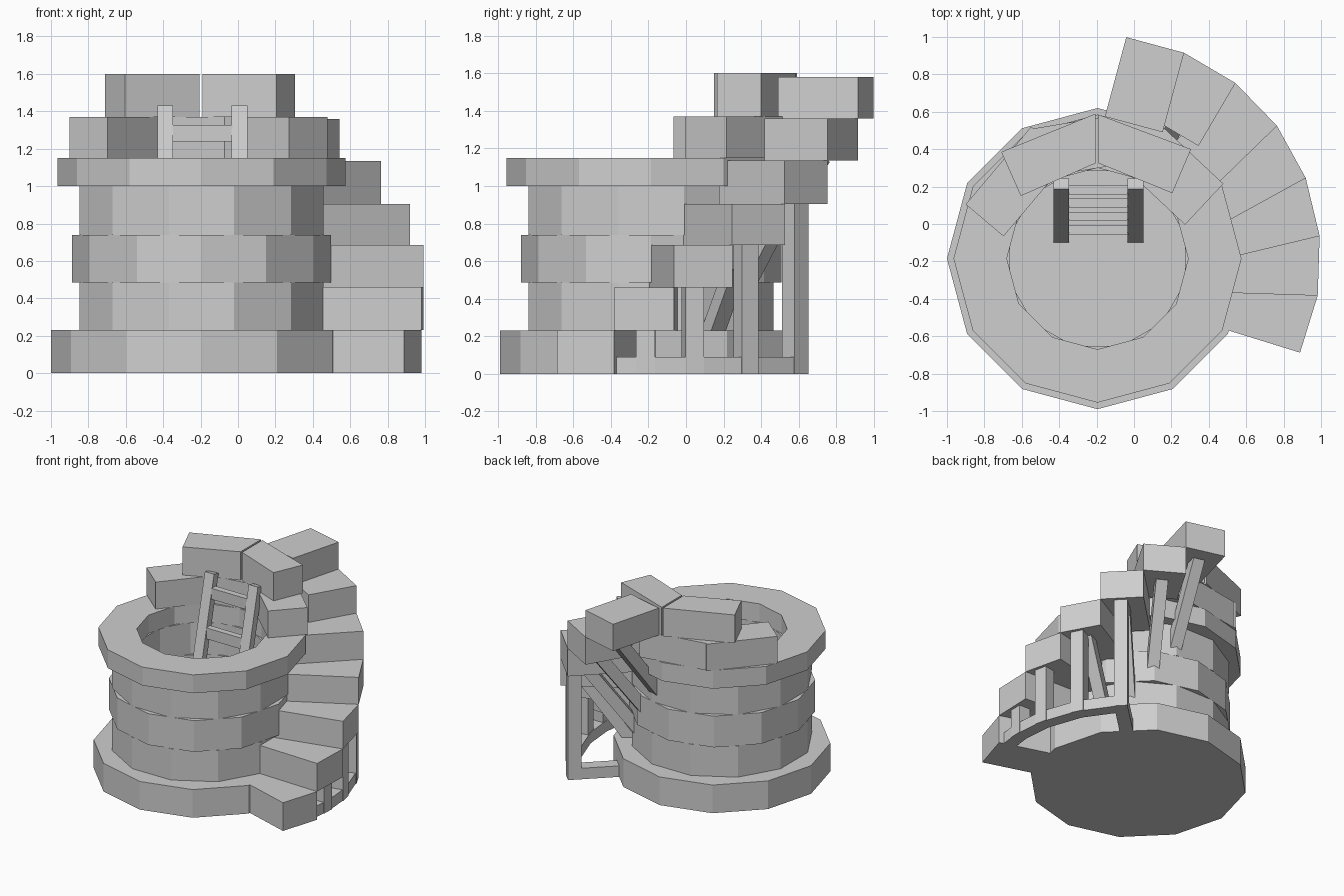
import bpy, bmesh
from math import cos, sin, radians
from mathutils import Vector

cube = bpy.data.objects.get("Cube")
if cube:
    bpy.data.objects.remove(cube, do_unlink=True)

stone = bpy.data.materials.new("pale_grey_stone")
stone.use_nodes = True
grey = (0.62, 0.62, 0.62, 1)
stone.diffuse_color = grey
stone.node_tree.nodes["Principled BSDF"].inputs["Base Color"].default_value = grey

CENTRE = Vector((-0.195, -0.185, 0))


def polar(r, deg, z=0.0):
    """Point around the tower axis."""
    a = radians(deg)
    return CENTRE + Vector((r * cos(a), r * sin(a), z))


def finish(name, bm):
    bmesh.ops.recalc_face_normals(bm, faces=bm.faces)
    mesh = bpy.data.meshes.new(name)
    bm.to_mesh(mesh)
    bm.free()
    mesh.materials.append(stone)
    obj = bpy.data.objects.new(name, mesh)
    bpy.context.collection.objects.link(obj)
    return obj


def prism(name, outline, z0, z1):
    """Upright block from a plan outline."""
    bm = bmesh.new()
    face = bm.faces.new([bm.verts.new((p[0], p[1], z0)) for p in outline])
    top = bmesh.ops.extrude_face_region(bm, geom=[face])["geom"]
    verts = [v for v in top if isinstance(v, bmesh.types.BMVert)]
    bmesh.ops.translate(bm, vec=(0, 0, z1 - z0), verts=verts)
    return finish(name, bm)


def ring(name, outer, inner, z0, z1, turn):
    """Hollow twelve-sided course."""
    bm = bmesh.new()
    loops = [[bm.verts.new(polar(r, turn + 30 * i, z)) for i in range(12)]
             for r, z in ((outer, z0), (outer, z1), (inner, z1), (inner, z0))]
    for k in range(4):
        a, b = loops[k], loops[(k + 1) % 4]
        for i in range(12):
            j = (i + 1) % 12
            bm.faces.new((a[i], a[j], b[j], b[i]))
    return finish(name, bm)


def beam(name, start, end, width, depth, side):
    """Square-cut timber from start to end; width runs along side."""
    start, end = Vector(start), Vector(end)
    along = (end - start).normalized()
    side = Vector(side).normalized()
    u = side * width / 2
    v = along.cross(side).normalized() * depth / 2
    bm = bmesh.new()
    ends = [[bm.verts.new(p + s * u + t * v)
             for s, t in ((-1, -1), (1, -1), (1, 1), (-1, 1))] for p in (start, end)]
    bm.faces.new(ends[0])
    bm.faces.new(ends[1])
    for i in range(4):
        j = (i + 1) % 4
        bm.faces.new((ends[0][i], ends[0][j], ends[1][j], ends[1][i]))
    return finish(name, bm)


# Tower: solid base and stacked hollow courses
prism("tower_base", [polar(0.805, 30 * i) for i in range(12)], 0, 0.23)
ring("lower_course", 0.675, 0.485, 0.23, 0.485, 15)
ring("middle_course", 0.692, 0.485, 0.485, 0.74, 0)
ring("upper_course", 0.675, 0.485, 0.74, 1.0, 15)
ring("rim_course", 0.77, 0.485, 1.0, 1.15, 0)

# Spiral stair of rectangular blocks
HEIGHTS = [0, 0.23, 0.46, 0.685, 0.905, 1.135, 1.36, 1.58]
LENGTHS = [0.45, 0.56, 0.56, 0.56, 0.5, 0.39, 0.44]


def step_angle(i):
    return -17.2 + 15.35 * i


def tangent(deg):
    return Vector((-sin(radians(deg)), cos(radians(deg)), 0))


for i, length in enumerate(LENGTHS):
    a = step_angle(i)
    t = tangent(a) * 0.16
    outer, inner = polar(1.183, a), polar(1.183 - length, a)
    prism(f"step_{i + 1}", [outer - t, outer + t, inner + t, inner - t],
          HEIGHTS[i], HEIGHTS[i + 1])

# Timber frame under the stair: posts, sill and tie beam
POST_R = 1.11
POST_ANGLES = [-1.5, 11.5, 27, 43.6]
for i, a in enumerate(POST_ANGLES):
    beam(f"post_{i + 1}", polar(POST_R, a), polar(POST_R, a, HEIGHTS[i + 1]),
         0.1, 0.1, tangent(a))
sill = [-12] + POST_ANGLES
for i in range(4):
    p, q = polar(POST_R, sill[i], 0.045), polar(POST_R, sill[i + 1], 0.045)
    beam(f"sill_{i + 1}", p, q, 0.09, 0.1, (0, 0, 1))
beam("tie_beam", polar(0.72, 43.6, 0.045), polar(POST_R, 43.6, 0.045), 0.09, 0.1, (0, 0, 1))

# Diagonal braces from the wall to the upper steps
for i in range(3, 7):
    a = step_angle(i)
    top = HEIGHTS[i]
    beam(f"brace_{i + 1}", polar(0.63, a, top - 0.53), polar(1.04, a, top + 0.02),
         0.09, 0.09, tangent(a))


# Broken parapet: three lower blocks and two mitred upper blocks
def parapet(name, p, q, width, z0, z1):
    """Block whose outer edge runs p to q, thickness to the right of it."""
    p, q = Vector(p), Vector(q)
    d = (q - p).normalized()
    n = Vector((d.y, -d.x)) * width
    prism(name, [p, q, q + n, p + n], z0, z1)


parapet("parapet_right", (-0.9, 0.105), (-0.55, 0.52), 0.265, 1.15, 1.37)
parapet("parapet_back", (-0.54, 0.51), (0.0, 0.6), 0.265, 1.15, 1.37)
parapet("parapet_left", (0.073, 0.595), (0.478, 0.215), 0.3, 1.15, 1.37)
prism("parapet_top_right", [(-0.71, 0.385), (-0.205, 0.59), (-0.205, 0.325), (-0.605, 0.15)],
      1.37, 1.6)
prism("parapet_top_left", [(-0.19, 0.585), (0.305, 0.4), (0.205, 0.165), (-0.19, 0.325)],
      1.37, 1.6)

# Ladder leaning inside the tower
foot, head = Vector((0, -0.07, 0.23)), Vector((0, 0.215, 1.425))
for name, x in (("ladder_rail_right", -0.388), ("ladder_rail_left", 0.008)):
    shift = Vector((x, 0, 0))
    beam(name, foot + shift, head + shift, 0.083, 0.06, (1, 0, 0))
for i in range(4):
    c = foot.lerp(head, 0.14 + 0.247 * i)
    beam(f"ladder_rung_{i + 1}", c + Vector((-0.35, 0, 0)), c + Vector((-0.03, 0, 0)),
         0.05, 0.09, (0, 1, 0))
